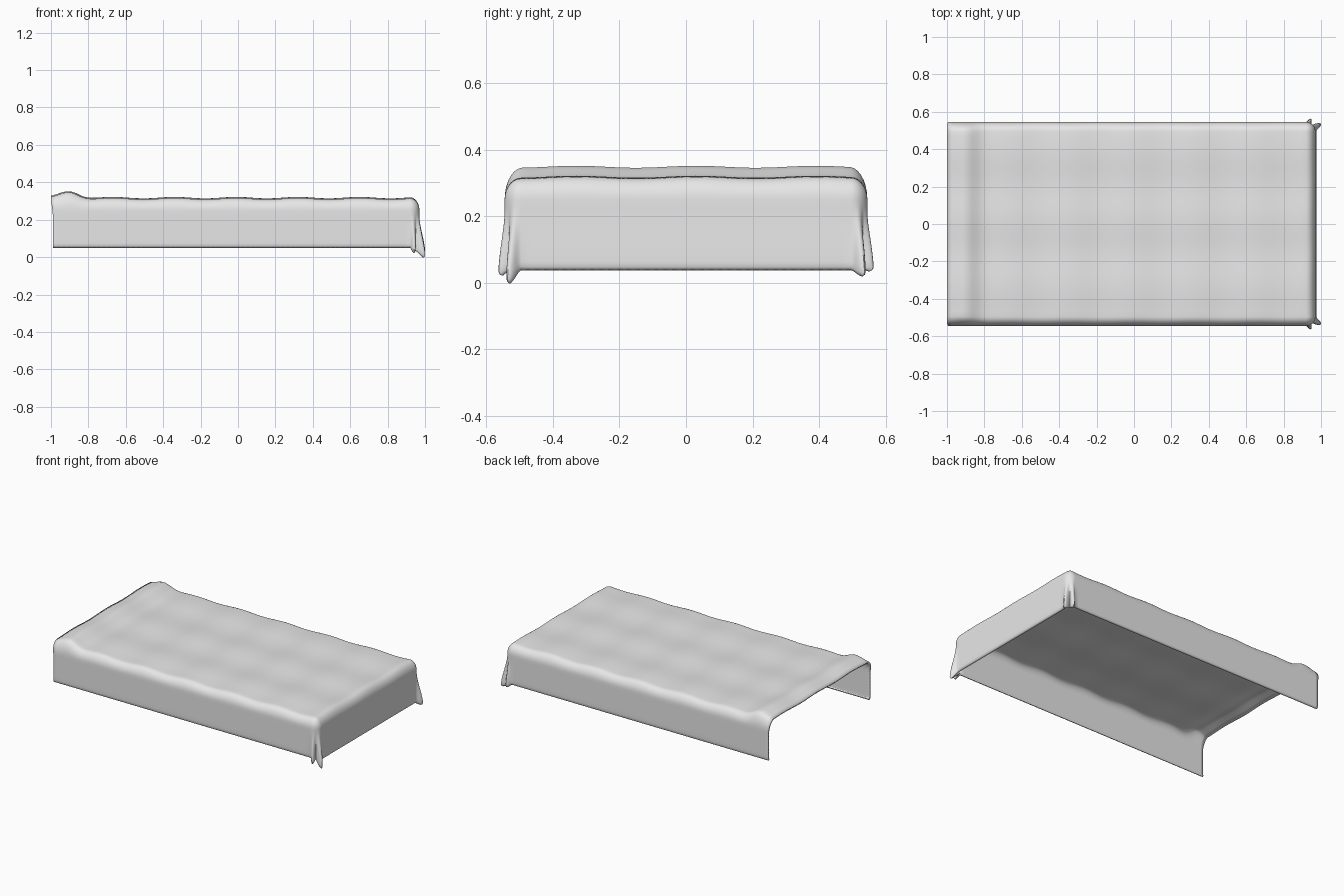
import bpy, bmesh, math

if "Cube" in bpy.data.objects:
    bpy.data.objects.remove(bpy.data.objects["Cube"])

X0, X1, Y1 = -1.0, 0.92, 0.495      # flat top region of the cover
R = 0.05                            # how far the rolled edge stands out
NX, NY, FAN = 72, 36, 20


def smooth(t):
    t = max(0.0, min(1.0, t))
    return t * t * (3 - 2 * t)


def lift(x, y):
    """Quilted puffs plus the raised roll at the head end."""
    puff = 0.004 * math.cos(2 * math.pi * (x + 0.67) / 0.33)
    puff += 0.003 * math.cos(2 * math.pi * (y - 0.03) / 0.36)
    d = x + 0.9
    ridge = 0.036 * math.exp(-(d / (0.065 if d > 0 else 0.075)) ** 2)
    return puff + ridge


# edge profile: (outward fraction, height, share of top lift)
profile = [(math.sin(a), 0.25 + 0.065 * math.cos(a), math.cos(a) * 0.6 + 0.4 - 0.4 * i / 7)
           for i, a in enumerate([math.pi / 2 * k / 7 for k in range(1, 8)], 1)]
profile += [(1.0, 0.25 - 0.022 * k, 0) for k in range(1, 9)]
profile += [(0.98, 0.06, 0), (0.9, 0.053, 0), (0.74, 0.05, 0)]

bm = bmesh.new()

# top panel
xs = [X0 + (X1 - X0) * i / NX for i in range(NX + 1)]
ys = [-Y1 + 2 * Y1 * j / NY for j in range(NY + 1)]
grid = [[bm.verts.new((x, y, 0.315 + lift(x, y))) for y in ys] for x in xs]
for i in range(NX):
    for j in range(NY):
        bm.faces.new((grid[i][j], grid[i + 1][j], grid[i + 1][j + 1], grid[i][j + 1]))

# hanging sides: walk round front, foot end and back, fanning at the corners
rim = [(grid[i][0], -90) for i in range(NX)]
rim += [(grid[NX][0], -90 + 90 * k / FAN) for k in range(FAN)]
rim += [(grid[NX][j], 0) for j in range(NY)]
rim += [(grid[NX][NY], 90 * k / FAN) for k in range(FAN)]
rim += [(grid[i][NY], 90) for i in range(NX, -1, -1)]


def hang(v, deg, out, z, share):
    a = math.radians(deg)
    corner = abs(deg) not in (0, 90)
    r = out * R
    end = max(0, math.cos(a))
    low = smooth((0.24 - z) / 0.19)
    r += 0.006 * end * low                   # foot end flares slightly
    z -= 0.012 * end * low
    if corner:                               # gathered corner folds
        s = abs(deg)
        lobe = math.exp(-((s - 27) / 13) ** 2) + 0.6 * math.exp(-((s - 70) / 11) ** 2)
        r += low * (0.036 * lobe - 0.012 * math.exp(-((s - 49) / 7) ** 2))
        z -= low * (0.042 if deg < 0 else 0.02) * min(1, lobe)
    z += share * lift(v.co.x, v.co.y)
    x = v.co.x + r * math.cos(a)
    if v.co.x < X0 + 0.001:
        x += 0.01 * smooth((0.32 - z) / 0.1)
    return bm.verts.new((x, v.co.y + r * math.sin(a), z))


columns = [[v] + [hang(v, d, *p) for p in profile] for v, d in rim]
for a, b in zip(columns, columns[1:]):
    for k in range(len(profile)):
        loop = [a[k], a[k + 1], b[k + 1], b[k]]
        bm.faces.new(list(dict.fromkeys(loop)))

mesh = bpy.data.meshes.new("bed_cover")
bm.to_mesh(mesh)
bm.free()
cover = bpy.data.objects.new("bed_cover", mesh)
bpy.context.collection.objects.link(cover)

# cloth thickness, inward
solid = cover.modifiers.new("cloth_thickness", 'SOLIDIFY')
solid.thickness = 0.012
solid.offset = -1

mat = bpy.data.materials.new("light_grey_cloth")
mat.diffuse_color = (0.8, 0.8, 0.8, 1)
mat.use_nodes = True
mat.node_tree.nodes["Principled BSDF"].inputs["Base Color"].default_value = mat.diffuse_color
mesh.materials.append(mat)

bpy.context.view_layer.objects.active = cover
cover.select_set(True)
bpy.ops.object.shade_smooth_by_angle(angle=math.radians(50))
